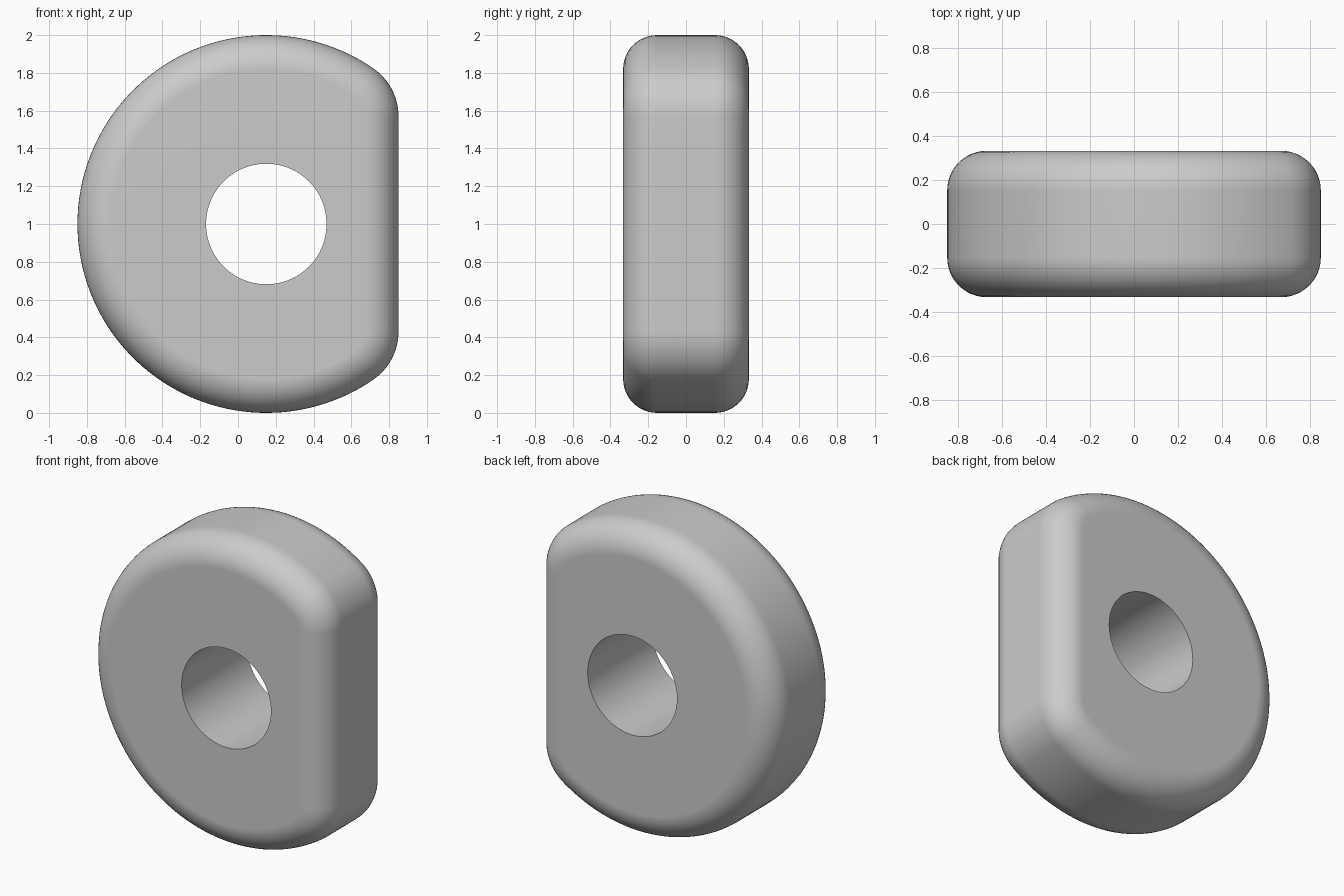
import bpy, bmesh, math

if "Cube" in bpy.data.objects:
    bpy.data.objects.remove(bpy.data.objects["Cube"])

CX, CZ, R = 0.15, 1.0, 1.0       # main round outline
FLAT = 0.70                      # distance from the centre to the flat side
FILLET = 0.31                    # corner radius between round and flat
HALF, ROUND = 0.333, 0.18        # half thickness, edge rounding
HOLE = 0.319

FX = FLAT - FILLET
FZ = math.sqrt((R - FILLET) ** 2 - FX ** 2)
TANGENT = math.atan2(FZ, FX)


def arc(cx, cz, r, a0, a1, n):
    return [(cx + r * math.cos(a0 + (a1 - a0) * i / n),
             cz + r * math.sin(a0 + (a1 - a0) * i / n)) for i in range(n)]


def outline(d):
    """Outline of the body, inset by d."""
    pts = arc(FX, FZ, FILLET - d, 0, TANGENT, 12)
    pts += arc(0, 0, R - d, TANGENT, 2 * math.pi - TANGENT, 96)
    pts += arc(FX, -FZ, FILLET - d, -TANGENT, 0, 12)
    pts += [(FLAT - d, -FZ + 2 * FZ * i / 16) for i in range(16)]
    return pts


# Cross-section loops: hole, front rounding, back rounding, hole
hole = [(HOLE * x / math.hypot(x, z), HOLE * z / math.hypot(x, z))
        for x, z in outline(ROUND)]
N = 12
half = []
for k in range(N + 1):
    a = math.pi / 2 * k / N
    half.append((HALF - ROUND + ROUND * math.sin(a), ROUND * (1 - math.cos(a))))
loops = [(-HALF, hole)]
loops += [(-y, outline(d)) for y, d in reversed(half)]
loops += [(y, outline(d)) for y, d in half]
loops += [(HALF, hole)]

# Skin the loops into one closed ring body
bm = bmesh.new()
rings = [[bm.verts.new((CX + x, y, CZ + z)) for x, z in pts] for y, pts in loops]
for j, ring in enumerate(rings):
    nxt = rings[(j + 1) % len(rings)]
    for i in range(len(ring)):
        m = (i + 1) % len(ring)
        bm.faces.new((ring[i], ring[m], nxt[m], nxt[i]))
bmesh.ops.recalc_face_normals(bm, faces=bm.faces)
mesh = bpy.data.meshes.new("flat_sided_ring")
bm.to_mesh(mesh)
bm.free()

body = bpy.data.objects.new("flat_sided_ring", mesh)
bpy.context.collection.objects.link(body)
grey = bpy.data.materials.new("light grey")
grey.diffuse_color = (0.6, 0.6, 0.6, 1)
grey.use_nodes = True
grey.node_tree.nodes["Principled BSDF"].inputs["Base Color"].default_value = grey.diffuse_color
mesh.materials.append(grey)

# Smooth shading with crisp hole rims
bpy.context.view_layer.objects.active = body
body.select_set(True)
bpy.ops.object.shade_smooth_by_angle(angle=math.radians(35))
weighted = body.modifiers.new("weighted_normals", 'WEIGHTED_NORMAL')
weighted.keep_sharp = True
